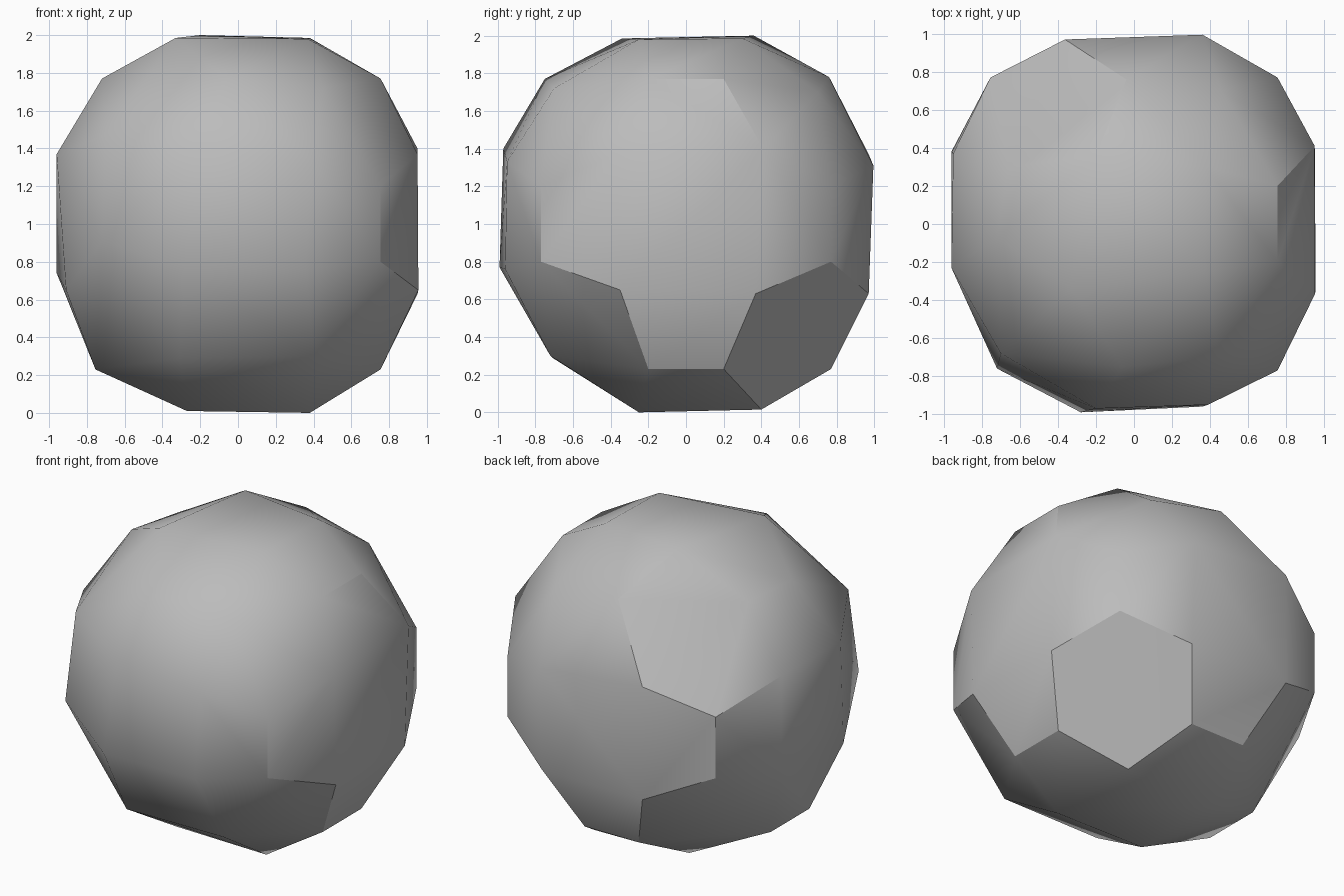
import bpy, bmesh, math
from itertools import product
from mathutils import Vector

if "Cube" in bpy.data.objects:
    bpy.data.objects.remove(bpy.data.objects["Cube"], do_unlink=True)

# Regular boulder: a small square on each side and a pair of corners along each edge
points = []
for axis in range(3):
    for a, b, c in product((-1, 1), repeat=3):
        for first, second, third in ((.97, .37, .37), (.2, .77, .77)):
            p = Vector((0, 0, 0))
            p[axis] = a * first
            p[(axis + 1) % 3] = b * second
            p[(axis + 2) % 3] = c * third
            p.x *= .98
            points.append(p)

# Chipped corners: each one pulls the nearest regular corner to itself
chips = [
    # front
    (.39, -.95, .33), (.36, -.96, -.24), (-.28, -.99, -.23), (-.2, -.97, .4),
    (-.06, -.75, .77), (.45, -.7, .72), (-.31, -.71, -.71), (.4, -.72, -.7),
    (-.72, -.76, -.09), (-.7, -.68, .47),
    # top
    (-.33, -.34, .985), (.37, -.25, .98), (-.2, .36, 1), (.38, .3, .985),
    (.46, .7, .7), (-.04, .76, .78), (-.72, -.07, .77), (-.66, .3, .75),
    # bottom
    (-.27, -.25, -.99), (.38, -.25, -1), (.38, .4, -.985), (-.27, .35, -.98),
    # left and right
    (-.96, -.23, .37), (-.96, .38, -.26), (-.91, -.33, -.35),
    (.95, .41, .4), (.955, -.35, -.35), (.36, .995, .31),
]
for chip in map(Vector, chips):
    nearest = min(range(len(points)), key=lambda i: (points[i] - chip).length)
    points[nearest] = chip

# Skin the corners and merge nearly flat faces
bm = bmesh.new()
for p in points:
    bm.verts.new(p + Vector((0, 0, 1)))
bmesh.ops.convex_hull(bm, input=bm.verts[:])
bmesh.ops.dissolve_limit(bm, angle_limit=math.radians(2),
                         verts=bm.verts[:], edges=bm.edges[:])
bmesh.ops.recalc_face_normals(bm, faces=bm.faces[:])
mesh = bpy.data.meshes.new("boulder")
bm.to_mesh(mesh)
bm.free()

# Sit it on the ground
low = min(v.co.z for v in mesh.vertices)
for v in mesh.vertices:
    v.co.z -= low

boulder = bpy.data.objects.new("boulder", mesh)
bpy.context.collection.objects.link(boulder)

# Stone colour
stone = bpy.data.materials.new("grey_stone")
stone.use_nodes = True
colour = (.5, .5, .5, 1)
stone.diffuse_color = colour
stone.node_tree.nodes["Principled BSDF"].inputs["Base Color"].default_value = colour
mesh.materials.append(stone)

# Soft shading with the strongest creases kept
bpy.ops.object.select_all(action='DESELECT')
boulder.select_set(True)
bpy.context.view_layer.objects.active = boulder
bpy.ops.object.shade_smooth_by_angle(angle=math.radians(32))
